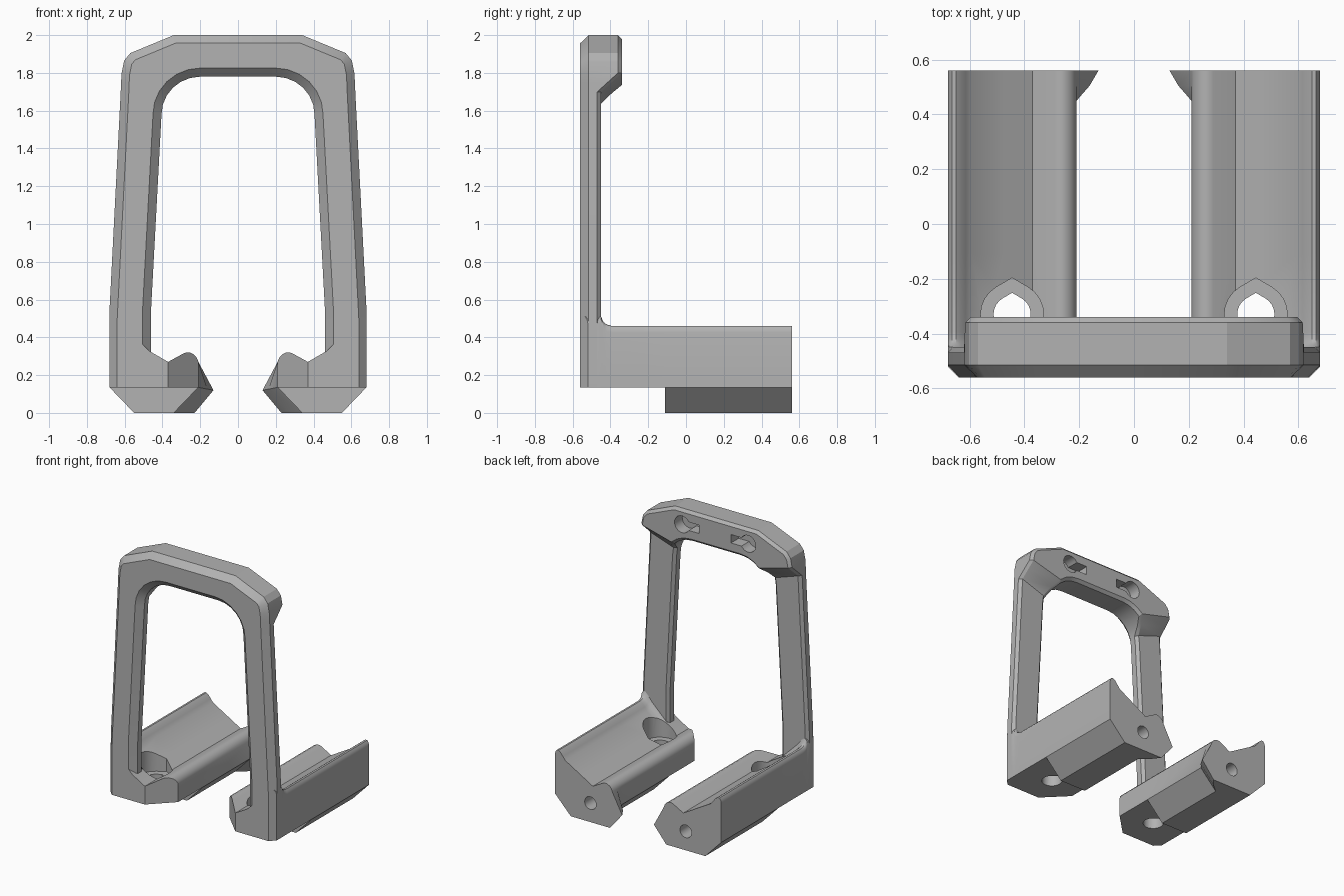
import bpy, bmesh
from math import sin, cos, radians
from mathutils import Vector

cube = bpy.data.objects.get("Cube")
if cube:
    bpy.data.objects.remove(cube, do_unlink=True)

grey = bpy.data.materials.new("plain_grey")
grey.use_nodes = True
grey.diffuse_color = (0.45, 0.45, 0.45, 1)
grey.node_tree.nodes["Principled BSDF"].inputs["Base Color"].default_value = (0.45, 0.45, 0.45, 1)


def loft(name, rings, cap_last=True, cuts=()):
    """Skin a list of closed rings, with optional planar trims."""
    bm = bmesh.new()
    loops = [[bm.verts.new(p) for p in ring] for ring in rings]
    n = len(loops[0])
    for a, b in zip(loops, loops[1:]):
        for i in range(n):
            j = (i + 1) % n
            bm.faces.new((a[i], a[j], b[j], b[i]))
    bm.faces.new(loops[0])
    if cap_last:
        bm.faces.new(loops[-1])
    bmesh.ops.remove_doubles(bm, verts=bm.verts, dist=0.0005)
    for point, normal in cuts:
        geom = bm.verts[:] + bm.edges[:] + bm.faces[:]
        bmesh.ops.bisect_plane(bm, geom=geom, dist=1e-5, plane_co=point,
                               plane_no=normal, clear_outer=True)
        bmesh.ops.holes_fill(bm, edges=[e for e in bm.edges if e.is_boundary], sides=0)
    bmesh.ops.recalc_face_normals(bm, faces=bm.faces)
    mesh = bpy.data.meshes.new(name)
    bm.to_mesh(mesh)
    bm.free()
    mesh.materials.append(grey)
    ob = bpy.data.objects.new(name, mesh)
    bpy.context.collection.objects.link(ob)
    return ob


def apply(ob, kind, **settings):
    mod = ob.modifiers.new(kind.title(), kind)
    for key, value in settings.items():
        setattr(mod, key, value)
    bpy.ops.object.select_all(action='DESELECT')
    ob.select_set(True)
    bpy.context.view_layer.objects.active = ob
    bpy.ops.object.modifier_apply(modifier=mod.name)


def cut(ob, cutter):
    cutter.hide_render = True
    apply(ob, 'BOOLEAN', operation='DIFFERENCE', object=cutter, solver='EXACT')
    bpy.data.objects.remove(cutter, do_unlink=True)


def finish(ob, angle):
    bpy.ops.object.select_all(action='DESELECT')
    ob.select_set(True)
    bpy.context.view_layer.objects.active = ob
    bpy.ops.object.shade_smooth_by_angle(angle=radians(angle))


def offset(path, d):
    """Shift an open x-z path sideways, keeping corners mitred."""
    pts = [Vector(p) for p in path]
    normals = []
    for a, b in zip(pts, pts[1:]):
        t = (b - a).normalized()
        normals.append(Vector((-t.y, t.x)))
    out = []
    for i, p in enumerate(pts):
        n1, n2 = normals[max(i - 1, 0)], normals[min(i, len(normals) - 1)]
        out.append(p + (n1 + n2) * d / (1 + n1.dot(n2)))
    return out


# Arched frame: half path from foot to crown, thicker towards the back at the top
FRONT, MID = -0.56, -0.515
outer = [(.68, .135), (.68, .55), (.625, 1.62), (.621, 1.70), (.619, 1.75), (.616, 1.80),
         (.603, 1.865), (.57, 1.905), (.34, 2.0), (0, 2.0)]
arc = [(.2 + .205 * cos(radians(a)), 1.58 + .2 * sin(radians(a))) for a in range(0, 91, 15)]
inner = [(.46, .135), (.46, .55)] + arc + [(0, 1.78)]
backs = [-.45] * 4 + [-.395] + [-.34] * 5
front_out, back_out = offset(outer, .043), offset(outer, .02)
front_in, back_in = offset(inner, -.045), offset(inner, -.02)

rings = []
for i, back in enumerate(backs):
    section = [(front_out[i], FRONT), (outer[i], MID), (outer[i], back - .02), (back_out[i], back),
               (back_in[i], back), (inner[i], back - .02), (inner[i], MID), (front_in[i], FRONT)]
    rings.append([(p[0], y, p[1]) for p, y in section])
frame = loft("arched_frame", rings, cap_last=False)
apply(frame, 'MIRROR', use_clip=True)

# Keyhole slots in the back of the crown
for side in (1, -1):
    head = [(.27 + .062 * cos(radians(a)), 1.89 + .062 * sin(radians(a))) for a in range(-150, 151, 15)]
    outline = head + [(.13, 1.921), (.13, 1.859)]
    cut(frame, loft("keyhole_cutter", [[(side * x, y, z) for x, z in outline] for y in (-.43, -.3)]))
finish(frame, 21)


def section(y, base, lift=0, flare=0):
    """Rail cross-section; flare widens the inner edge near the back end."""
    low = [(.68, .135), (.55, base), (.34 - .11 * flare, base), (.21 - .08 * flare, .135 - .015 * flare)]
    lip = [(.21, .27), (.217, .29), (.232, .308), (.255, .32), (.275, .32), (.29, .314)]
    trough = [(.37, .27), (.47, .328)]
    rim = [(.595, .40), (.615, .425), (.632, .447), (.65, .461), (.665, .46), (.676, .445), (.68, .425)]
    pts = low + lip + trough + [(x, z + lift) for x, z in rim]
    return [(x, y, z) for x, z in pts]


def teardrop(x, y, r, z0, z1):
    arc = [(r * sin(radians(a)), r * cos(radians(a))) for a in range(30, 331, 15)]
    shape = arc + [(0, r * 1.155)]
    return loft("teardrop_cutter", [[(x + u, y + v, z) for u, v in shape] for z in (z0, z1)])


# Clamp rails: flat-bottomed front, deeper keel behind, flared inner edge at the back
FLOOR = .135
stations = [section(FRONT, FLOOR, .05), section(-.45, FLOOR, .05), section(-.437, FLOOR, .02),
            section(-.42, FLOOR, .007), section(-.395, FLOOR), section(-.11, FLOOR),
            section(-.11, 0), section(.45, 0), section(.505, 0, flare=.6), section(.56, 0, flare=1)]
trims = [((.37, FRONT, 0), (-1, -1, 0)), ((.64, FRONT, 0), (1, -1, 0))]
left_rail = loft("left_rail", stations, cuts=trims)

# Screw pocket, through hole and end bore
cut(left_rail, teardrop(.445, -.33, .115, .22, .8))
cut(left_rail, teardrop(.445, -.33, .068, -.1, .5))
bore = [(.39 + .047 * cos(radians(a)), .14 + .047 * sin(radians(a))) for a in range(0, 360, 15)]
cut(left_rail, loft("bore_cutter", [[(x, y, z) for x, z in bore] for y in (.2, .7)]))

# Opposite rail
right_rail = left_rail.copy()
right_rail.data = left_rail.data.copy()
right_rail.name = "right_rail"
bpy.context.collection.objects.link(right_rail)
bm = bmesh.new()
bm.from_mesh(right_rail.data)
for v in bm.verts:
    v.co.x *= -1
bmesh.ops.reverse_faces(bm, faces=bm.faces)
bm.to_mesh(right_rail.data)
bm.free()
for rail in (left_rail, right_rail):
    finish(rail, 32)
